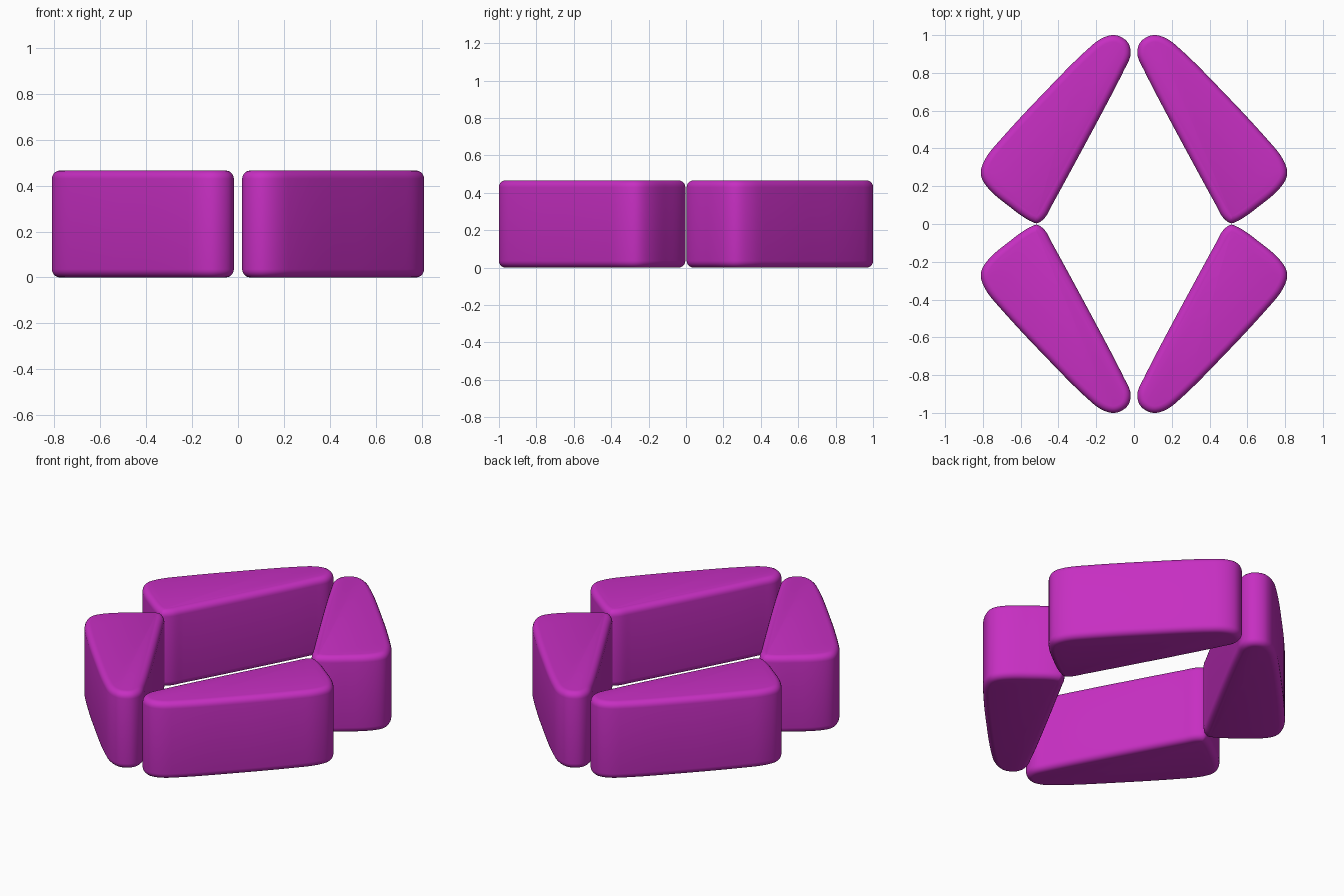
import bpy, bmesh, math
from mathutils import Vector
from mathutils.geometry import interpolate_bezier

if "Cube" in bpy.data.objects:
    bpy.data.objects.remove(bpy.data.objects["Cube"], do_unlink=True)

HEIGHT = 0.466
BEVEL = 0.036

magenta = bpy.data.materials.new("magenta")
magenta.use_nodes = True
colour = (0.57, 0.028, 0.54, 1)
magenta.diffuse_color = colour
magenta.node_tree.nodes["Principled BSDF"].inputs["Base Color"].default_value = colour

# Rounded wedge outline seen from above, anticlockwise
OUTLINE = [(0.525, 0.005), (0.68, 0.108), (0.775, 0.193), (0.811, 0.265), (0.787, 0.345),
           (0.72, 0.432), (0.51, 0.66), (0.218, 0.95), (0.118, 1.0), (0.04, 0.97),
           (0.018, 0.90), (0.05, 0.82), (0.182, 0.565), (0.435, 0.098), (0.475, 0.03)]


def smooth_loop(points, steps=6):
    """Closed smooth curve through the points."""
    pts = [Vector(p) for p in points]
    n = len(pts)

    def tangent(i):
        return (pts[(i + 1) % n] - pts[i - 1]).normalized()

    loop = []
    for i in range(n):
        a, b = pts[i], pts[(i + 1) % n]
        reach = (b - a).length / 3
        loop += interpolate_bezier(a, a + tangent(i) * reach,
                                   b - tangent((i + 1) % n) * reach, b, steps + 1)[:-1]
    return loop


def wedge(name, sx, sy):
    bm = bmesh.new()
    base = bm.faces.new([bm.verts.new((p.x * sx, p.y * sy, 0)) for p in smooth_loop(OUTLINE)])
    # Raise the outline into a solid block
    raised = bmesh.ops.extrude_face_region(bm, geom=[base], use_keep_orig=True)
    for v in raised["geom"]:
        if isinstance(v, bmesh.types.BMVert):
            v.co.z = HEIGHT
    bmesh.ops.recalc_face_normals(bm, faces=bm.faces[:])
    # Round the top and bottom rims
    rims = [e for e in bm.edges if abs(e.verts[0].co.z - e.verts[1].co.z) < 1e-5]
    bmesh.ops.bevel(bm, geom=rims, offset=BEVEL, segments=5, profile=0.5, affect='EDGES')
    bmesh.ops.recalc_face_normals(bm, faces=bm.faces[:])
    mesh = bpy.data.meshes.new(name)
    bm.to_mesh(mesh)
    bm.free()
    mesh.materials.append(magenta)
    obj = bpy.data.objects.new(name, mesh)
    bpy.context.collection.objects.link(obj)
    bpy.ops.object.select_all(action='DESELECT')
    obj.select_set(True)
    bpy.context.view_layer.objects.active = obj
    bpy.ops.object.shade_smooth_by_angle(angle=math.radians(40))


# Four mirrored wedges arranged in a diamond
for depth, sy in (("front", -1), ("back", 1)):
    for side, sx in (("left", 1), ("right", -1)):
        wedge(f"{depth}_{side}_wedge", sx, sy)
